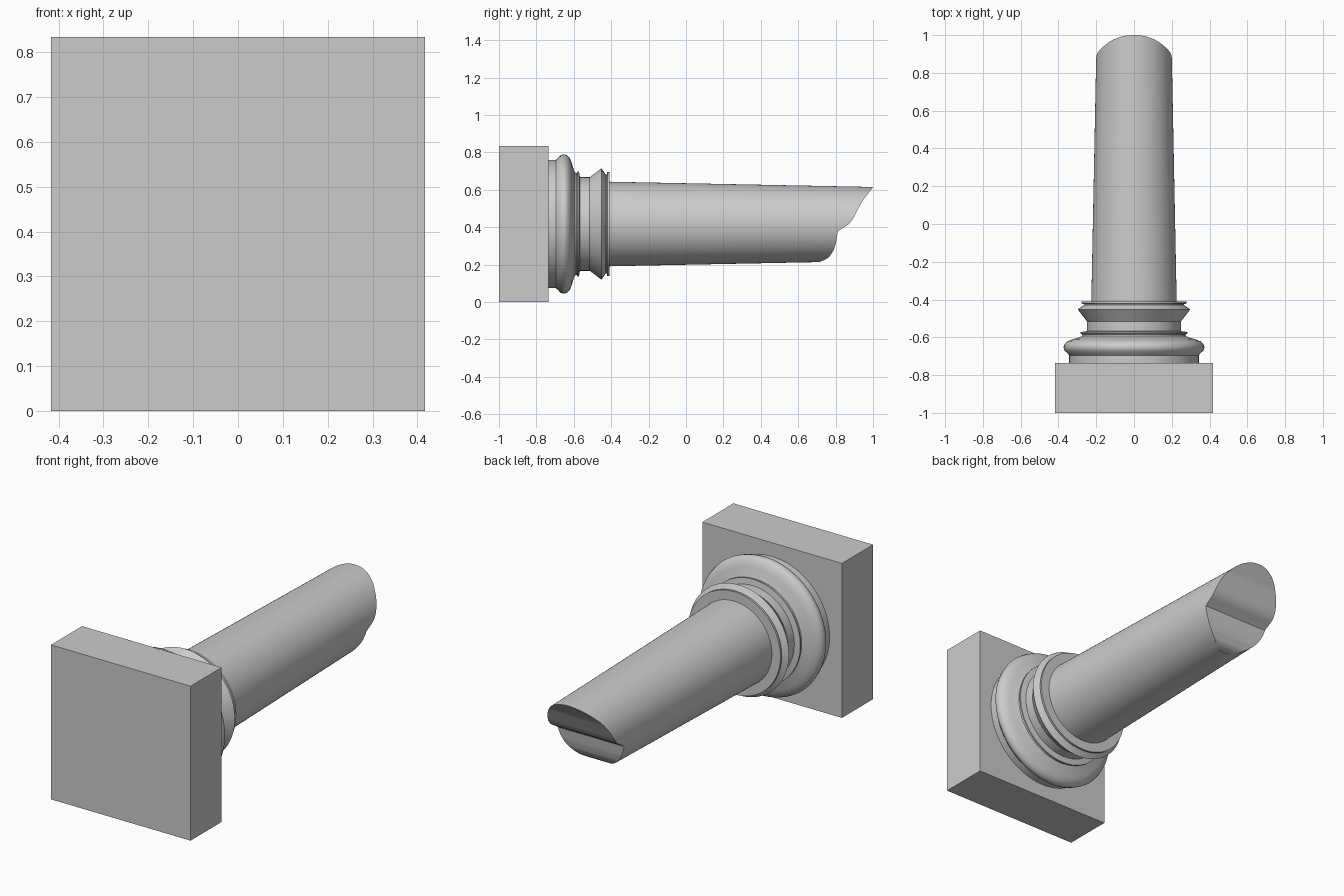
import bpy, bmesh
from math import sin, cos, pi, radians

if "Cube" in bpy.data.objects:
    bpy.data.objects.remove(bpy.data.objects["Cube"], do_unlink=True)

HALF = 0.417      # half the plinth width, also the height of the column axis
SEGS = 96

stone = bpy.data.materials.new("grey stone")
stone.use_nodes = True
COLOUR = (0.6, 0.6, 0.6, 1)
stone.diffuse_color = COLOUR
stone.node_tree.nodes["Principled BSDF"].inputs["Base Color"].default_value = COLOUR


def finish(bm, name, smooth=True):
    bmesh.ops.recalc_face_normals(bm, faces=bm.faces)
    mesh = bpy.data.meshes.new(name)
    bm.to_mesh(mesh)
    bm.free()
    mesh.materials.append(stone)
    obj = bpy.data.objects.new(name, mesh)
    bpy.context.collection.objects.link(obj)
    if smooth:
        bpy.ops.object.select_all(action='DESELECT')
        obj.select_set(True)
        bpy.context.view_layer.objects.active = obj
        bpy.ops.object.shade_smooth_by_angle(angle=radians(35))
    return obj


def ring(bm, radius, y):
    """Circle of vertices round the column axis, starting at the top."""
    angles = [2 * pi * i / SEGS for i in range(SEGS)]
    return [bm.verts.new((radius * sin(a), y, HALF + radius * cos(a))) for a in angles]


def bridge(bm, a, b):
    for i in range(SEGS):
        j = (i + 1) % SEGS
        bm.faces.new((a[i], a[j], b[j], b[i]))


# Square plinth
bm = bmesh.new()
bmesh.ops.create_cube(bm, size=1)
for v in bm.verts:
    v.co.x *= 2 * HALF
    v.co.y = -1 if v.co.y < 0 else -0.735
    v.co.z = HALF + v.co.z * 2 * HALF
finish(bm, "plinth", smooth=False)

# Turned base mouldings: (position along the axis, radius)
profile = [(-0.74, 0.343), (-0.695, 0.343), (-0.685, 0.352), (-0.67, 0.368),
           (-0.652, 0.373), (-0.635, 0.367), (-0.62, 0.35), (-0.61, 0.325),
           (-0.602, 0.295), (-0.594, 0.275), (-0.585, 0.272), (-0.58, 0.282),
           (-0.572, 0.282), (-0.567, 0.25), (-0.515, 0.25), (-0.495, 0.265),
           (-0.452, 0.298), (-0.438, 0.277), (-0.43, 0.265), (-0.424, 0.264),
           (-0.421, 0.277), (-0.41, 0.277)]
bm = bmesh.new()
rings = [ring(bm, r, y) for y, r in profile]
for a, b in zip(rings, rings[1:]):
    bridge(bm, a, b)
bm.faces.new(rings[0])
bm.faces.new(rings[-1])
finish(bm, "base_mouldings")

# Tapered shaft with a broken end: (height, position along the axis)
fracture = [(0.222, 0.72), (0.228, 0.74), (0.243, 0.765), (0.28, 0.79),
            (0.32, 0.802), (0.38, 0.812), (0.415, 0.87), (0.44, 0.89),
            (0.535, 0.94), (0.615, 1.0)]


def break_at(z):
    z = min(max(z, fracture[0][0]), fracture[-1][0])
    for (z0, y0), (z1, y1) in zip(fracture, fracture[1:]):
        if z <= z1:
            return y0 + (y1 - y0) * (z - z0) / (z1 - z0)


def shaft_radius(y):
    return 0.226 - 0.0199 * (y + 0.41)


bm = bmesh.new()
START = -0.42
STEPS = 8
end_y = [break_at(HALF + 0.199 * cos(2 * pi * i / SEGS)) for i in range(SEGS)]
rings = []
for s in range(STEPS + 1):
    loop = ring(bm, 1, START)
    for v, end in zip(loop, end_y):
        y = START + (end - START) * s / STEPS
        r = shaft_radius(y)
        v.co = (v.co.x * r, y, HALF + (v.co.z - HALF) * r)
    rings.append(loop)
for a, b in zip(rings, rings[1:]):
    bridge(bm, a, b)
bm.faces.new(rings[0])
# Fracture surface: level strips from side to side
tip = rings[-1]
for i in range(SEGS // 2):
    strip = [tip[i], tip[i + 1], tip[-i - 1], tip[-i]]
    bm.faces.new(list(dict.fromkeys(strip)))
finish(bm, "broken_shaft")
